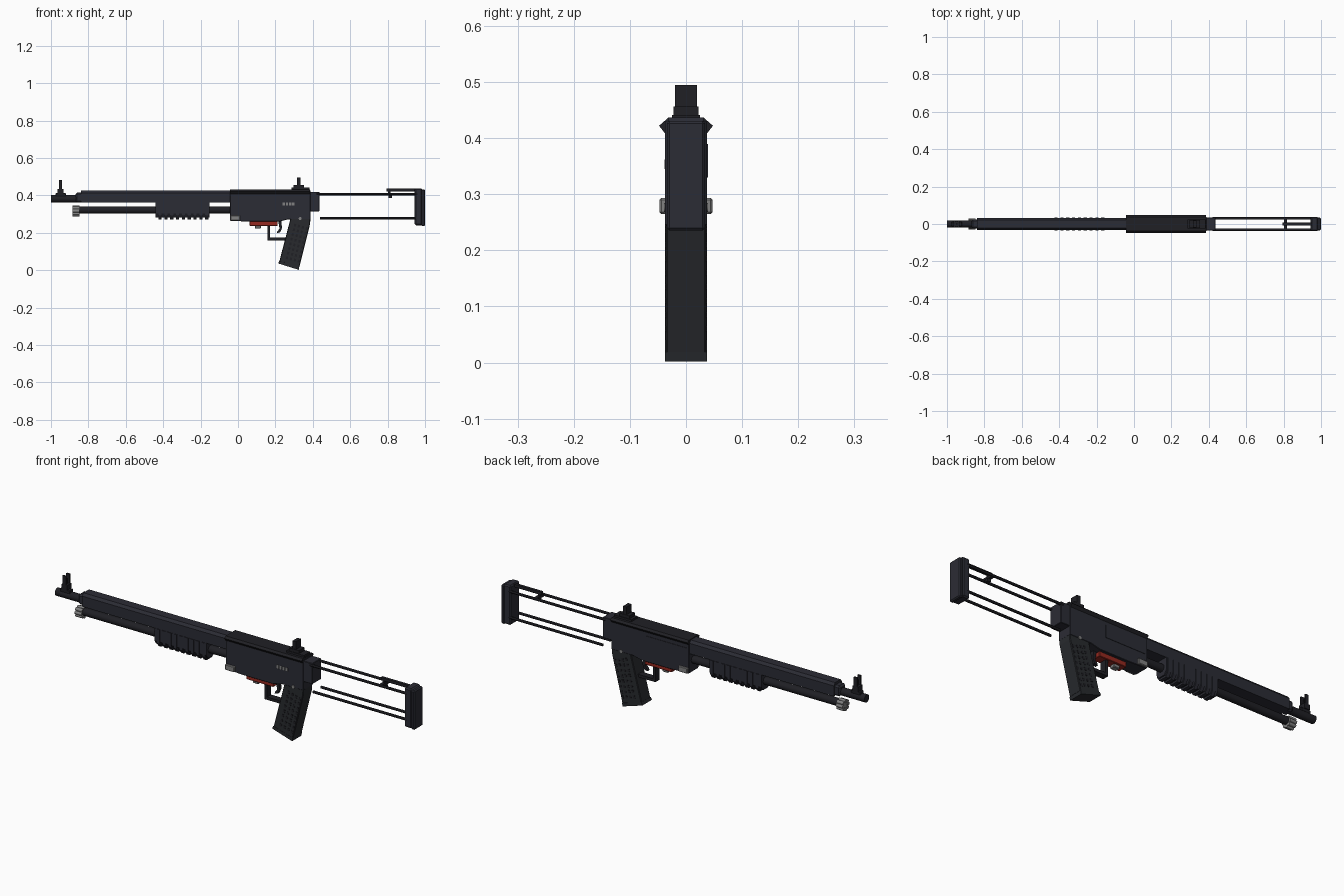
import bpy, bmesh, math
from mathutils import Vector, Matrix

cube = bpy.data.objects.get("Cube")
if cube:
    bpy.data.objects.remove(cube)


def material(name, rgb):
    m = bpy.data.materials.new(name)
    m.use_nodes = True
    m.diffuse_color = (*rgb, 1)
    m.node_tree.nodes["Principled BSDF"].inputs["Base Color"].default_value = (*rgb, 1)
    return m


BODY = material("dark blue grey", (0.024, 0.025, 0.035))
GRIP = material("dark grip grey", (0.021, 0.023, 0.027))
BLACK = material("black metal", (0.014, 0.014, 0.018))
STEEL = material("grey steel", (0.22, 0.22, 0.22))
RED = material("red", (0.30, 0.022, 0.014))


def finish(name, bm, mat, bevel=0):
    bmesh.ops.recalc_face_normals(bm, faces=bm.faces)
    me = bpy.data.meshes.new(name)
    bm.to_mesh(me)
    bm.free()
    me.materials.append(mat)
    ob = bpy.data.objects.new(name, me)
    bpy.context.collection.objects.link(ob)
    if bevel:
        mod = ob.modifiers.new("Bevel", "BEVEL")
        mod.width = bevel
        mod.segments = 1
    return ob


def add_box(bm, x, y, z):
    """Add a box given the (low, high) range on each axis."""
    mid = [(a + b) / 2 for a, b in (x, y, z)]
    size = [b - a for a, b in (x, y, z)]
    bmesh.ops.create_cube(bm, size=1, matrix=Matrix.Translation(mid) @ Matrix.Diagonal((*size, 1)))


def boxes(name, ranges, mat, bevel=0):
    bm = bmesh.new()
    for r in ranges:
        add_box(bm, *r)
    return finish(name, bm, mat, bevel)


def box(name, x, y, z, mat, bevel=0):
    return boxes(name, [(x, y, z)], mat, bevel)


def prism(name, points, lo, hi, mat, axis="y", bevel=0):
    """Extrude an (x, z) outline along y, or a (y, z) outline along x."""
    bm = bmesh.new()
    at = (lambda p: (p[0], lo, p[1])) if axis == "y" else (lambda p: (lo, p[0], p[1]))
    face = bm.faces.new([bm.verts.new(at(p)) for p in points])
    geo = bmesh.ops.extrude_face_region(bm, geom=[face])["geom"]
    step = Vector((0, hi - lo, 0)) if axis == "y" else Vector((hi - lo, 0, 0))
    bmesh.ops.translate(bm, vec=step, verts=[g for g in geo if isinstance(g, bmesh.types.BMVert)])
    return finish(name, bm, mat, bevel)


def rods(name, items, mat, axis="X", sides=16):
    """Cylinders: (low, high, radius, other coordinates) along the x or y axis."""
    bm = bmesh.new()
    for lo, hi, r, a, b in items:
        mid = (lo + hi) / 2
        if axis == "X":
            mat4 = Matrix.Translation((mid, a, b)) @ Matrix.Rotation(math.pi / 2, 4, "Y")
        else:
            mat4 = Matrix.Translation((a, mid, b)) @ Matrix.Rotation(math.pi / 2, 4, "X")
        bmesh.ops.create_cone(bm, cap_ends=True, segments=sides, radius1=r, radius2=r,
                              depth=hi - lo, matrix=mat4)
    ob = finish(name, bm, mat)
    bpy.ops.object.select_all(action="DESELECT")
    ob.select_set(True)
    bpy.context.view_layer.objects.active = ob
    bpy.ops.object.shade_smooth_by_angle()
    return ob


def sym(w):
    return (-w, w)


# Barrel, its shroud with chamfered top edges, and the magazine tube
rods("barrel", [(-1.0, -0.8, 0.0195, 0, 0.382)], BLACK)
prism("barrel_shroud", [(-0.032, 0.362), (0.032, 0.362), (0.032, 0.414), (0.022, 0.427),
                        (-0.022, 0.427), (-0.032, 0.414)], -0.84, -0.03, BODY, "x")
box("shroud_nose", (-0.868, -0.83), sym(0.025), (0.362, 0.415), BODY, 0.008)
rods("magazine_tube", [(-0.86, 0.0, 0.019, 0, 0.322)], BLACK)

# Fluted magazine cap
flutes = [(-0.885, -0.848, 0.008, 0.021 * math.cos(i * math.pi / 4),
           0.317 + 0.021 * math.sin(i * math.pi / 4)) for i in range(8)]
rods("magazine_cap", [(-0.882, -0.848, 0.023, 0, 0.317)] + flutes, STEEL)

# Pump handle with ribs
pump = [(-0.033, 0.362), (-0.033, 0.302), (-0.020, 0.281), (0.020, 0.281), (0.033, 0.302), (0.033, 0.362)]
prism("pump_handle", pump, -0.44, -0.152, BODY, "x")
rib = [(y * 1.08, z if z > 0.36 else z - 0.009) for y, z in pump]
for i in range(9):
    x = -0.425 + i * 0.0312
    prism("pump_rib", rib, x, x + 0.017, BODY, "x")

# Receiver, flared top cover and rear block
prism("receiver", [(-0.042, 0.264), (0.06, 0.26), (0.22, 0.26), (0.27, 0.272), (0.387, 0.272),
                   (0.387, 0.428), (-0.042, 0.428)], -0.0375, 0.0375, BODY, bevel=0.002)
prism("top_cover", [(-0.037, 0.408), (0.037, 0.408), (0.048, 0.422), (0.038, 0.431),
                    (-0.038, 0.431), (-0.048, 0.422)], -0.042, 0.385, BLACK, "x")
box("rear_block", (0.38, 0.436), sym(0.035), (0.315, 0.419), BODY, 0.002)
box("ejection_cover", (-0.03, 0.19), (0.036, 0.0395), (0.33, 0.39), BODY)

# Steel pins and side plates
box("receiver_cross_block", (-0.04, 0.012), sym(0.047), (0.265, 0.293), STEEL, 0.003)
rods("grip_pin", [(-0.039, 0.039, 0.008, 0.332, 0.276)], STEEL, "Y")
boxes("side_mark", [((x, x + 0.013), (-0.0385, -0.036), (0.345, 0.362))
                    for x in (0.239, 0.2555, 0.272, 0.2885)], STEEL)

# Shell carrier, latch, trigger and guard
box("shell_carrier", (0.062, 0.212), sym(0.024), (0.237, 0.265), RED, 0.002)
box("carrier_latch", (0.09, 0.122), sym(0.014), (0.222, 0.24), STEEL, 0.003)
boxes("trigger_guard", [((0.158, 0.172), sym(0.016), (0.16, 0.245)),
                        ((0.158, 0.265), sym(0.016), (0.16, 0.174))], BLACK)
prism("trigger", [(0.215, 0.265), (0.232, 0.265), (0.235, 0.225), (0.226, 0.203),
                  (0.208, 0.198), (0.21, 0.207), (0.222, 0.222)], -0.008, 0.008, BLACK)

# Slanted pistol grip with a base plate
prism("grip", [(0.283, 0.285), (0.387, 0.285), (0.386, 0.25), (0.328, 0.016),
               (0.221, 0.047)], -0.036, 0.036, GRIP, bevel=0.003)
prism("grip_base", [(0.221, 0.05), (0.328, 0.019), (0.325, 0.002), (0.215, 0.036)],
      -0.037, 0.037, GRIP)

# Rows of raised grip studs following the slant
studs = bmesh.new()
for row in range(8):
    for col in range(4):
        cx = 0.262 + col * 0.021 + row * 0.0061
        cz = 0.066 - col * 0.006 + row * 0.025
        for side in (-1, 1):
            spot = Matrix.Translation((cx, side * 0.036, cz)) @ Matrix.Rotation(0.24, 4, "Y")
            bmesh.ops.create_cube(studs, size=1, matrix=spot @ Matrix.Diagonal((0.011, 0.003, 0.014, 1)))
finish("grip_studs", studs, BLACK)

# Front sight with two ears and a central post
box("front_sight_base", (-0.975, -0.92), sym(0.014), (0.393, 0.412), BLACK, 0.003)
boxes("front_sight", [((-0.964, -0.934), sym(0.018), (0.41, 0.435)),
                      ((-0.958, -0.94), (-0.018, -0.011), (0.43, 0.481)),
                      ((-0.958, -0.94), (0.011, 0.018), (0.43, 0.481)),
                      ((-0.953, -0.945), sym(0.003), (0.43, 0.462))], BLACK)

# Rear sight stepping up from the cover
boxes("rear_sight", [((0.285, 0.382), sym(0.025), (0.428, 0.441)),
                     ((0.298, 0.352), sym(0.022), (0.44, 0.456)),
                     ((0.315, 0.334), sym(0.0195), (0.455, 0.495))], BLACK)

# Skeleton stock rails, upper latch bar and butt plate
rods("stock_rails", [(x, 0.96, 0.0065, y, z) for x, z in ((0.42, 0.407), (0.438, 0.277))
                     for y in (-0.031, 0.031)], BLACK, sides=12)
boxes("stock_latch", [((0.795, 0.955), sym(0.007), (0.422, 0.436)),
                      ((0.803, 0.815), sym(0.007), (0.402, 0.43)),
                      ((0.805, 0.823), sym(0.009), (0.387, 0.402)),
                      ((0.803, 0.819), sym(0.031), (0.401, 0.413))], BLACK)
box("butt_frame", (0.945, 0.985), sym(0.037), (0.24, 0.437), BODY, 0.006)
box("butt_pad", (0.98, 1.0), sym(0.034), (0.235, 0.431), BODY, 0.005)
